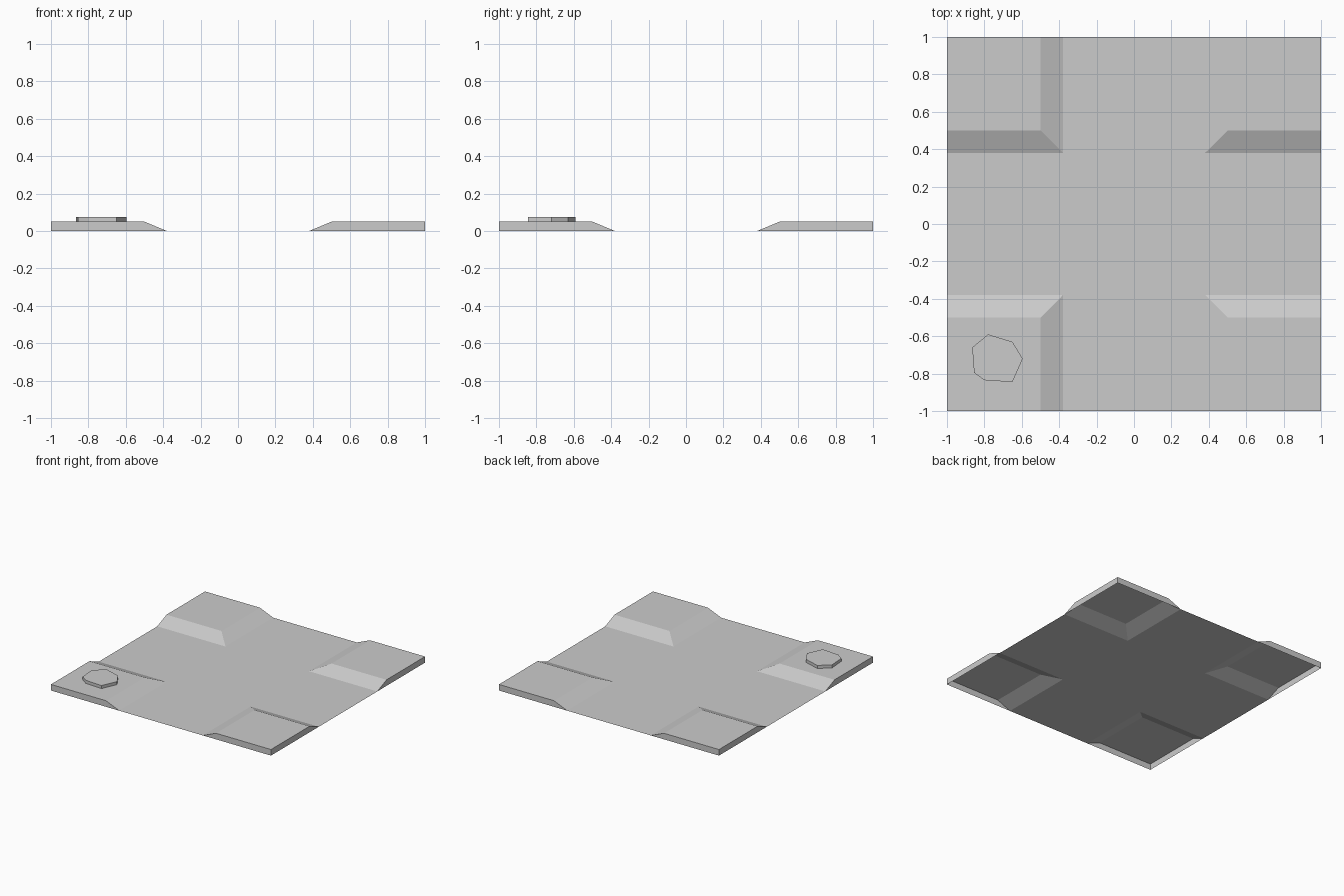
import bpy
import bmesh

cube = bpy.data.objects.get("Cube")
if cube:
    bpy.data.objects.remove(cube)

HEIGHT = 0.05      # raised corner level
STONE_TOP = 0.075
LINES = [-1, -0.5, -0.38, 0.38, 0.5, 1]

grey = bpy.data.materials.new("light grey")
grey.use_nodes = True
grey.diffuse_color = (0.6, 0.6, 0.6, 1)
grey.node_tree.nodes["Principled BSDF"].inputs["Base Color"].default_value = (0.6, 0.6, 0.6, 1)


def finish(name, bm):
    mesh = bpy.data.meshes.new(name)
    bm.to_mesh(mesh)
    bm.free()
    mesh.materials.append(grey)
    obj = bpy.data.objects.new(name, mesh)
    bpy.context.collection.objects.link(obj)
    return obj


def level(x, y):
    return HEIGHT if min(abs(x), abs(y)) >= 0.5 else 0


# Ground sheet: crossing channels between four raised corners
bm = bmesh.new()
grid = [[bm.verts.new((x, y, level(x, y))) for y in LINES] for x in LINES]
for i in range(len(LINES) - 1):
    for j in range(len(LINES) - 1):
        a, b = grid[i][j], grid[i + 1][j]
        c, d = grid[i + 1][j + 1], grid[i][j + 1]
        if i in (1, 3) and j in (1, 3):
            # Mitred slope corners split along the outward diagonal
            if i == j:
                bm.faces.new((a, b, c))
                bm.faces.new((a, c, d))
            else:
                bm.faces.new((a, b, d))
                bm.faces.new((b, c, d))
        else:
            bm.faces.new((a, b, c, d))

# Outer walls dropping from the raised rim to the ground, open underneath
feet = {}


def foot(v):
    if v.co.z == 0:
        return v
    if v not in feet:
        feet[v] = bm.verts.new((v.co.x, v.co.y, 0))
    return feet[v]


for edge in [e for e in bm.edges if e.is_boundary]:
    loop = edge.link_loops[0]
    start, end = loop.vert, loop.link_loop_next.vert
    if max(start.co.z, end.co.z) > 0:
        corners = dict.fromkeys((end, start, foot(start), foot(end)))
        bm.faces.new(list(corners))
finish("ground_tile", bm)

# Flat irregular stone on the front right corner
outline = [(-0.78, -0.59), (-0.865, -0.66), (-0.855, -0.795), (-0.8, -0.835),
           (-0.65, -0.845), (-0.595, -0.72), (-0.65, -0.63)]
bm = bmesh.new()
top = [bm.verts.new((x, y, STONE_TOP)) for x, y in outline]
base = [bm.verts.new((x, y, HEIGHT)) for x, y in outline]
bm.faces.new(top)
for k in range(len(top)):
    n = (k + 1) % len(top)
    bm.faces.new((top[n], top[k], base[k], base[n]))
finish("flat_stone", bm)
